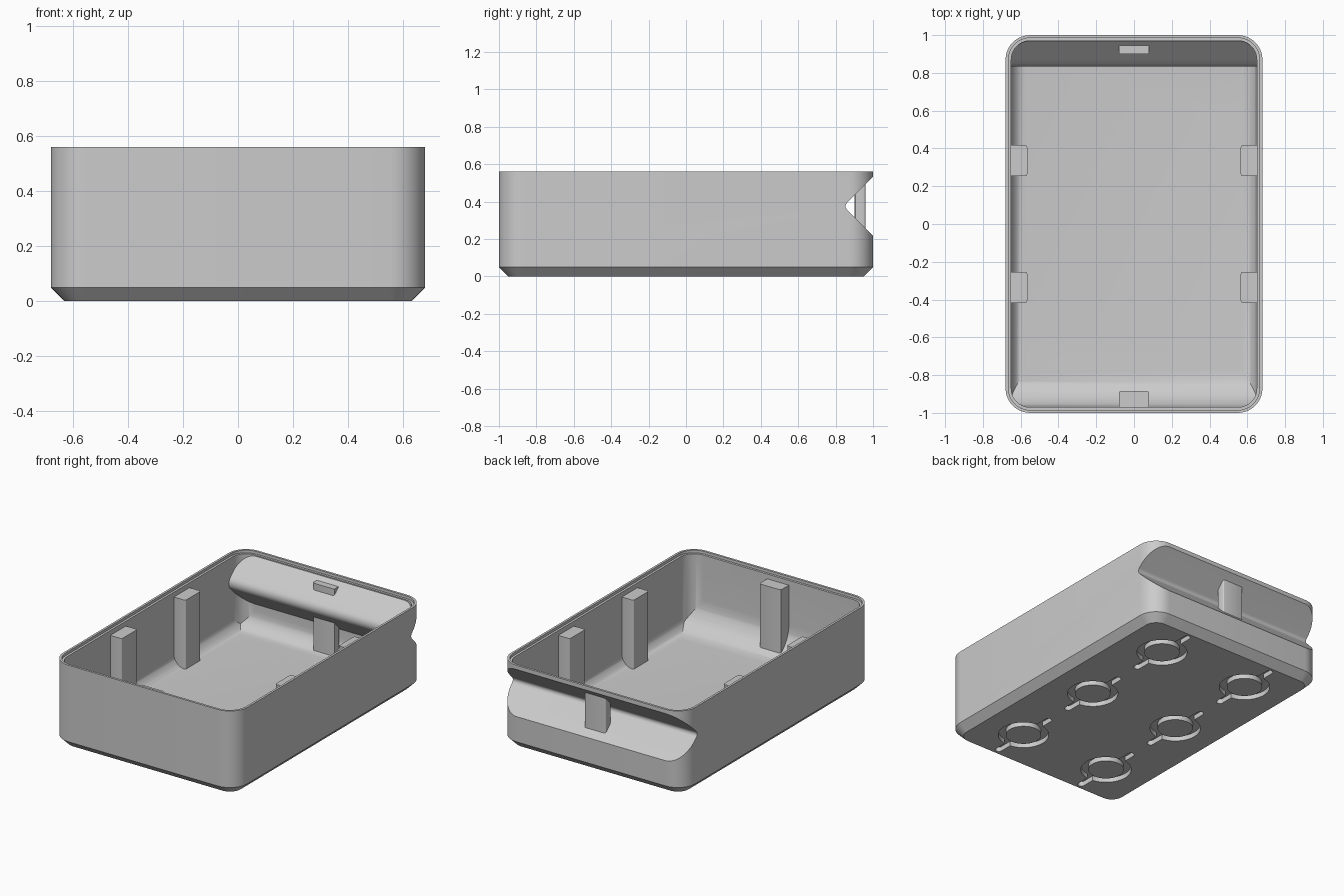
import bpy, bmesh, math
from mathutils import Vector

old = bpy.data.objects.get("Cube")
if old:
    bpy.data.objects.remove(old, do_unlink=True)

HX, HY, H = 0.68, 1.0, 0.56      # half width, half length, height
WALL, FLOOR, CORNER = 0.03, 0.05, 0.13

grey = bpy.data.materials.new("plain_grey")
grey.use_nodes = True
colour = (0.6, 0.6, 0.6, 1)
grey.diffuse_color = colour
grey.node_tree.nodes["Principled BSDF"].inputs["Base Color"].default_value = colour


def finish(bm, name):
    bmesh.ops.recalc_face_normals(bm, faces=bm.faces)
    mesh = bpy.data.meshes.new(name)
    bm.to_mesh(mesh)
    bm.free()
    mesh.materials.append(grey)
    obj = bpy.data.objects.new(name, mesh)
    bpy.context.collection.objects.link(obj)
    return obj


def skin(bm, loops, ring=False):
    """Join equal loops of points into a solid; ring closes it on itself."""
    rows = [[bm.verts.new(p) for p in loop] for loop in loops]
    n = len(rows[0])
    pairs = list(zip(rows, rows[1:])) + ([(rows[-1], rows[0])] if ring else [])
    for a, b in pairs:
        for i in range(n):
            j = (i + 1) % n
            bm.faces.new((a[i], a[j], b[j], b[i]))
    if not ring:
        bm.faces.new(rows[0])
        bm.faces.new(rows[-1])


def arc(cx, cy, r, start, end, steps=10):
    angles = [math.radians(start + (end - start) * i / steps) for i in range(steps + 1)]
    return [(cx + r * math.cos(a), cy + r * math.sin(a)) for a in angles]


def plan(inset, z):
    """Rounded rectangle, inset from the outer outline."""
    r = CORNER - inset
    cx, cy = HX - CORNER, HY - CORNER
    pts = []
    for k, (sx, sy) in enumerate([(1, 1), (-1, 1), (-1, -1), (1, -1)]):
        pts += arc(sx * cx, sy * cy, r, 90 * k, 90 * k + 90)
    return [(x, y, z) for x, y in pts]


def solid(name, *loops):
    bm = bmesh.new()
    skin(bm, loops)
    return finish(bm, name)


def prism_x(name, pts):
    return solid(name, *[[(x, y, z) for y, z in pts] for x in (-1, 1)])


def prism_y(name, pts):
    return solid(name, *[[(x, y, z) for x, z in pts] for y in (-1.5, 1.5)])


def boolean(obj, tool, operation):
    mod = obj.modifiers.new("cut", 'BOOLEAN')
    mod.operation, mod.object, mod.solver = operation, tool, 'EXACT'
    graph = bpy.context.evaluated_depsgraph_get()
    result = bpy.data.meshes.new_from_object(obj.evaluated_get(graph))
    obj.modifiers.clear()
    obj.data = result
    bpy.data.objects.remove(tool, do_unlink=True)


# Grip notch profile across the back
def notch(apex, radius):
    z = 0.375
    centre = apex + radius * math.sqrt(2)
    reach = 1.2 - apex
    return [(1.2, z + reach)] + arc(centre, z, radius, 135, 225, 8) + [(1.2, z - reach)]


# Outer body with chamfered base
shell = solid("storage_box", plan(0.05, 0), plan(0, 0.05), plan(0, H))
boolean(shell, prism_x("grip_cutter", notch(0.843, 0.025)), 'DIFFERENCE')

# Cavity with a generous front fillet and smaller side and back fillets
cavity = solid("cavity", plan(WALL, FLOOR), plan(WALL, 0.8))
front, back, side = HY - WALL, HY - WALL, HX - WALL
length_profile = ([(-front, 0.9)] + arc(0.2 - front, FLOOR + 0.2, 0.2, 180, 270, 12)
                  + arc(back - 0.12, FLOOR + 0.12, 0.12, 270, 360) + [(back, 0.9)])
width_profile = ([(-side, 0.9)] + arc(0.08 - side, FLOOR + 0.08, 0.08, 180, 270)
                 + arc(side - 0.08, FLOOR + 0.08, 0.08, 270, 360) + [(side, 0.9)])
boolean(cavity, prism_x("length_limit", length_profile), 'INTERSECT')
boolean(cavity, prism_y("width_limit", width_profile), 'INTERSECT')
boolean(cavity, prism_x("grip_bulge", notch(0.81, 0.055)), 'DIFFERENCE')
boolean(shell, cavity, 'DIFFERENCE')

# Stepped lip round the inside of the rim
boolean(shell, solid("lip_cutter", plan(0.015, H - 0.018), plan(0.015, 0.8)), 'DIFFERENCE')

# Ring recesses with two end slots in the underside
spots = [(x, y) for x in (-0.335, 0.335) for y in (-0.67, 0, 0.67)]
DEPTH = 0.032


def circle(x, y, r, z):
    return [(px, py, z) for px, py in arc(x, y, r, 0, 360, 40)[:-1]]


rings, slots = bmesh.new(), bmesh.new()
for x, y in spots:
    skin(rings, [circle(x, y, 0.157, -0.1), circle(x, y, 0.157, DEPTH),
                 circle(x, y, 0.11, DEPTH), circle(x, y, 0.11, -0.1)], ring=True)
    for s in (-1, 1):
        mid = y + s * 0.19
        outline = arc(x, mid + 0.05, 0.022, 0, 180) + arc(x, mid - 0.05, 0.022, 180, 360)
        skin(slots, [[(px, py, z) for px, py in outline] for z in (-0.1, DEPTH)])
boolean(shell, finish(rings, "ring_cutter"), 'DIFFERENCE')
boolean(shell, finish(slots, "slot_cutter"), 'DIFFERENCE')


# Lid support posts
def post(name, x0, x1, y0, y1):
    bm = bmesh.new()
    bmesh.ops.create_cube(bm, size=1)
    lo, hi = Vector((x0, y0, 0.04)), Vector((x1, y1, 0.51))
    for v in bm.verts:
        v.co = Vector([(a + b) / 2 + c * (b - a) for a, b, c in zip(lo, hi, v.co)])
    upright = [e for e in bm.edges if abs(e.verts[0].co.z - e.verts[1].co.z) > 0.1]
    bmesh.ops.bevel(bm, geom=upright, offset=0.012, segments=3, profile=0.5, affect='EDGES')
    return finish(bm, name)


posts = [post("front_post", -0.08, 0.08, -0.985, -0.885),
         post("back_post", -0.08, 0.08, 0.9, 0.96)]
for label, s in (("right", -1), ("left", 1)):
    for place, y in (("front", -0.335), ("back", 0.335)):
        a, b = sorted((s * 0.565, s * 0.665))
        posts.append(post(f"{place}_{label}_post", a, b, y - 0.082, y + 0.082))

# Smooth curves, crisp corners
bpy.ops.object.select_all(action='DESELECT')
for obj in [shell] + posts:
    obj.select_set(True)
bpy.context.view_layer.objects.active = shell
bpy.ops.object.shade_smooth_by_angle(angle=math.radians(30))
